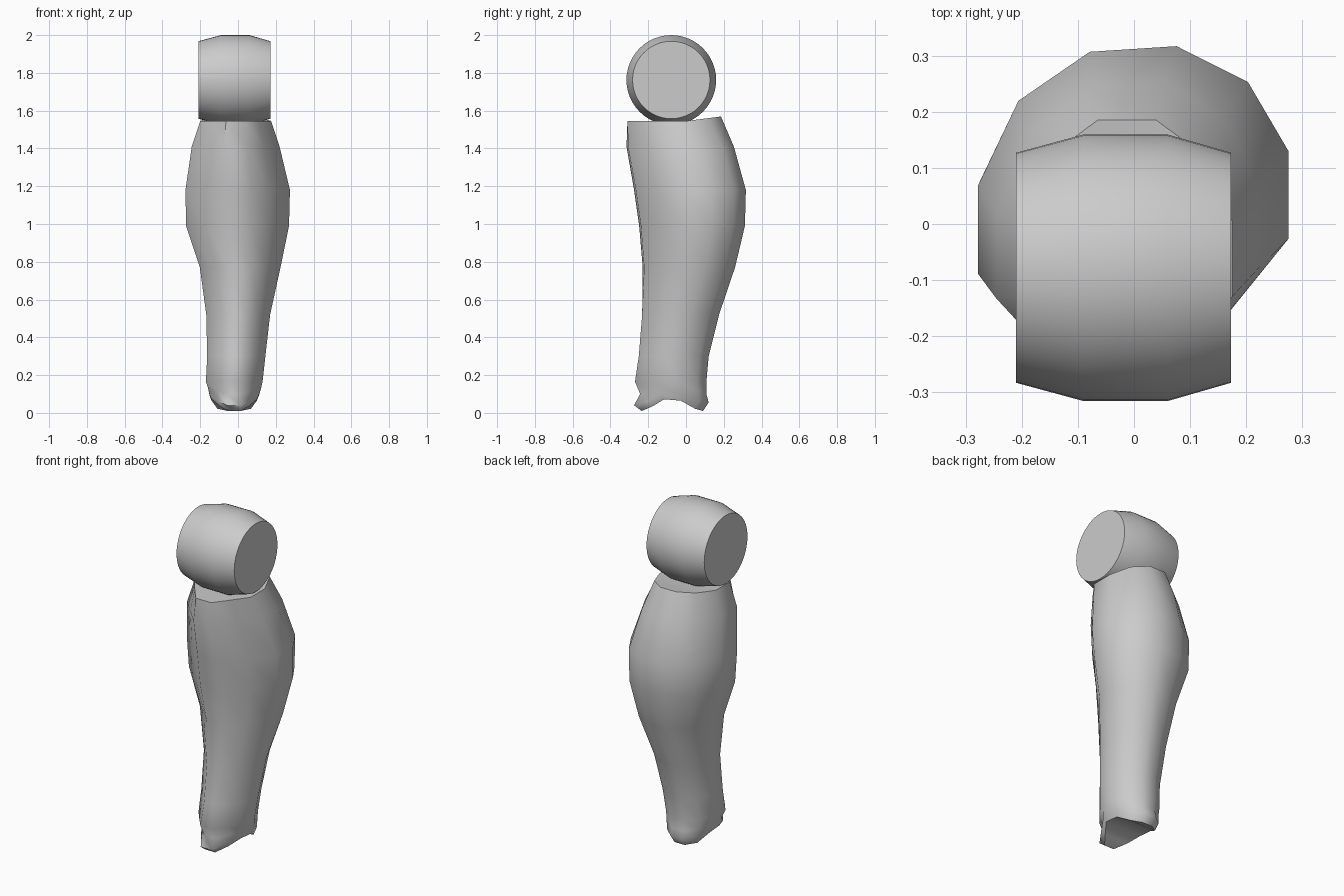
import bpy, bmesh, math

if "Cube" in bpy.data.objects:
    bpy.data.objects.remove(bpy.data.objects["Cube"])

def finish(bm, name, angle):
    bmesh.ops.recalc_face_normals(bm, faces=bm.faces)
    me = bpy.data.meshes.new(name)
    bm.to_mesh(me)
    bm.free()
    ob = bpy.data.objects.new(name, me)
    bpy.context.collection.objects.link(ob)
    bpy.ops.object.select_all(action='DESELECT')
    ob.select_set(True)
    bpy.context.view_layer.objects.active = ob
    bpy.ops.object.shade_smooth_by_angle(angle=math.radians(angle))
    return ob

def skin(bm, rings):
    for a, b in zip(rings, rings[1:]):
        n = len(a)
        for i in range(n):
            bm.faces.new((a[i], a[(i + 1) % n], b[(i + 1) % n], b[i]))

# Knee joint: a barrel lying along x
bm = bmesh.new()
rings = []
for x, r in [(-0.21, 0.205), (-0.09, 0.2375), (0.06, 0.2375), (0.173, 0.205)]:
    rings.append([bm.verts.new((x, -0.078 + r * math.cos(t * math.pi / 24),
                                1.7625 + r * math.sin(t * math.pi / 24))) for t in range(48)])
skin(bm, rings)
bm.faces.new(rings[0])
bm.faces.new(rings[-1])
finish(bm, "knee_joint", 35)

# Shin: lofted twelve-sided sections, flattened at the front, full calf behind
half = [(0.27, -1), (0.64, -0.64), (1, -0.27), (1, 0.27), (0.74, 0.74), (0.28, 1)]
section = half + [(-x, y) for x, y in reversed(half)]
# z, left x, right x, front y, back y
levels = [
    (1.55, -0.20, 0.175, -0.31, 0.185),
    (1.41, -0.245, 0.22, -0.31, 0.25),
    (1.18, -0.278, 0.275, -0.27, 0.312),
    (0.99, -0.275, 0.27, -0.243, 0.307),
    (0.77, -0.202, 0.225, -0.226, 0.255),
    (0.52, -0.168, 0.17, -0.232, 0.175),
    (0.30, -0.163, 0.145, -0.25, 0.12),
    (0.165, -0.17, 0.13, -0.27, 0.108),
    (0.10, -0.158, 0.122, -0.243, 0.108),
    (0.04, -0.15, 0.11, -0.275, 0.12),
    (0.01, -0.14, 0.10, -0.235, 0.09),
]
# how far each half-section point lifts at the arched ankle end
arch = {10: [0, 0.025, 0.062, 0.055, 0.012, 0], 9: [0, 0.02, 0.055, 0.05, 0.02, 0.015],
        8: [0, 0.015, 0.03, 0.03, 0.015, 0]}
bm = bmesh.new()
rings = []
for k, (z, x0, x1, y0, y1) in enumerate(levels):
    lift = arch.get(k, [0] * 6)
    lift = lift + lift[::-1]
    ring = []
    for (u, v), dz in zip(section, lift):
        x = (x0 + x1) / 2 + u * (x1 - x0) / 2
        y = (y0 + y1) / 2 + v * (y1 - y0) / 2
        if 1 <= k <= 4:
            y += 0.13 * x * (1 - abs(v) * 0.5)
        if k == 0:
            dz = 0.13 * max(y, 0) - 0.005
        ring.append(bm.verts.new((x, y, z + dz)))
    rings.append(ring)
skin(bm, rings)
# caps: strips joining left and right points, so the ankle end stays arched
for ring in (rings[0], rings[-1]):
    for i in range(5):
        bm.faces.new((ring[i], ring[i + 1], ring[10 - i], ring[11 - i]))
shin = finish(bm, "shin", 50)
